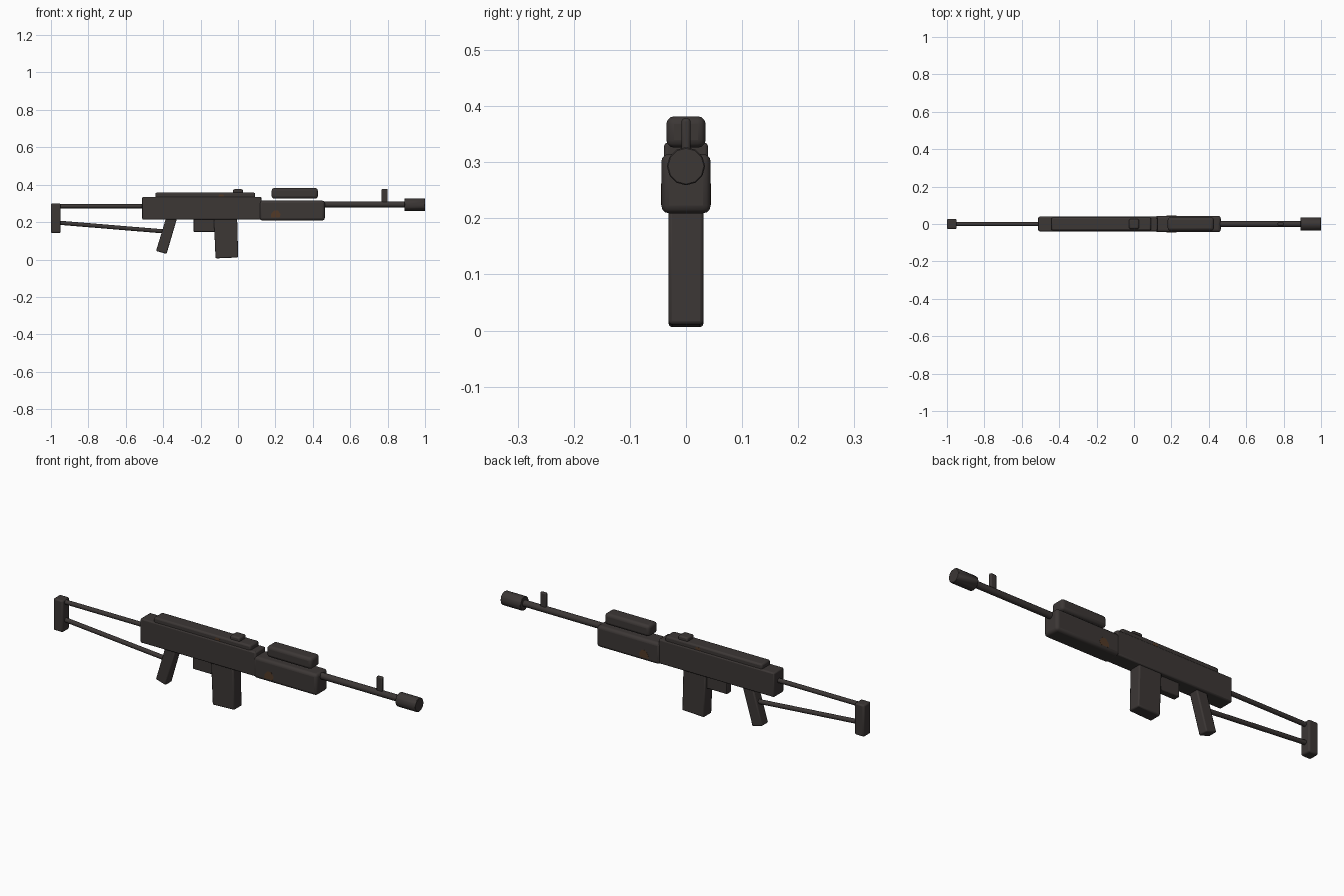
import bpy, bmesh, math
from mathutils import Vector

if "Cube" in bpy.data.objects:
    bpy.data.objects.remove(bpy.data.objects["Cube"])


def material(name, color):
    m = bpy.data.materials.new(name)
    m.diffuse_color = (*color, 1)
    m.use_nodes = True
    m.node_tree.nodes["Principled BSDF"].inputs["Base Color"].default_value = m.diffuse_color
    return m


METAL = material("dark_metal", (0.045, 0.038, 0.036))
RUST = material("rust", (0.085, 0.042, 0.020))


def finish(name, bm, mat=METAL, bevel=0.0, segments=2):
    bmesh.ops.recalc_face_normals(bm, faces=bm.faces[:])
    me = bpy.data.meshes.new(name)
    bm.to_mesh(me)
    bm.free()
    ob = bpy.data.objects.new(name, me)
    bpy.context.collection.objects.link(ob)
    me.materials.append(mat)
    if bevel:
        mod = ob.modifiers.new("bevel", 'BEVEL')
        mod.width, mod.segments = bevel, segments
    bpy.ops.object.select_all(action='DESELECT')
    bpy.context.view_layer.objects.active = ob
    ob.select_set(True)
    bpy.ops.object.shade_smooth_by_angle(angle=math.radians(35))
    return ob


def slab(name, profile, y0, y1, mat=METAL, bevel=0.0, segments=2):
    """Side profile of (x, z) points extruded from y0 to y1."""
    bm = bmesh.new()
    face = bm.faces.new([bm.verts.new((x, y0, z)) for x, z in profile])
    new = bmesh.ops.extrude_face_region(bm, geom=[face])["geom"]
    bmesh.ops.translate(bm, vec=(0, y1 - y0, 0),
                        verts=[v for v in new if isinstance(v, bmesh.types.BMVert)])
    return finish(name, bm, mat, bevel, segments)


def box(name, x0, x1, half, z0, z1, bevel=0.006, segments=2):
    return slab(name, [(x0, z0), (x1, z0), (x1, z1), (x0, z1)],
                -half, half, METAL, bevel, segments)


def rod(name, a, b, radius, sides=12, bevel=0.0):
    """Cylinder between two (x, z) points."""
    p, q = Vector((a[0], 0, a[1])), Vector((b[0], 0, b[1]))
    bm = bmesh.new()
    bmesh.ops.create_cone(bm, cap_ends=True, segments=sides, radius1=radius,
                          radius2=radius, depth=(q - p).length)
    bm.transform((q - p).to_track_quat('Z', 'Y').to_matrix().to_4x4())
    bmesh.ops.translate(bm, vec=(p + q) / 2, verts=bm.verts)
    return finish(name, bm, METAL, bevel, 1)


# Folding stock
box("butt_plate", -1.0, -0.948, 0.027, 0.142, 0.300, 0.007)
rod("upper_stock_rod", (-0.96, 0.285), (-0.49, 0.285), 0.011)
rod("lower_stock_rod", (-0.96, 0.197), (-0.39, 0.150), 0.011)

# Body
box("receiver", -0.512, 0.125, 0.039, 0.214, 0.335, 0.006)
box("top_cover", -0.442, 0.092, 0.034, 0.325, 0.358, 0.008)
box("top_knob", -0.026, 0.026, 0.026, 0.345, 0.376, 0.007)
box("handguard", 0.115, 0.464, 0.044, 0.209, 0.315, 0.014, 3)
box("upper_guard", 0.180, 0.427, 0.035, 0.326, 0.382, 0.014, 3)

# Barrel group
rod("barrel", (0.44, 0.295), (0.92, 0.295), 0.016, 12)
rod("muzzle", (0.890, 0.293), (1.0, 0.293), 0.034, 12, 0.002)
box("front_sight", 0.768, 0.800, 0.008, 0.295, 0.378, 0.005)

# Underside
slab("magazine", [(-0.120, 0.006), (0.001, 0.011), (-0.005, 0.235), (-0.130, 0.235)],
     -0.031, 0.031, METAL, 0.006)
box("trigger_housing", -0.238, -0.110, 0.017, 0.148, 0.225, 0.004)
slab("grip", [(-0.438, 0.046), (-0.382, 0.030), (-0.323, 0.230), (-0.381, 0.235)],
     -0.025, 0.025, METAL, 0.006)

# Rust patches on both sides of the handguard
patch = [(0.175, 0.224), (0.222, 0.224), (0.228, 0.242),
         (0.213, 0.262), (0.193, 0.262), (0.178, 0.245)]
for side, name in ((-1, "rust_patch_front"), (1, "rust_patch_back")):
    slab(name, patch, side * 0.0425, side * 0.0445, RUST)

# Rust streak on the sides of the top cover
streak = [(-0.105, 0.337), (-0.075, 0.337), (-0.078, 0.349), (-0.100, 0.349)]
for side, name in ((-1, "cover_rust_front"), (1, "cover_rust_back")):
    slab(name, streak, side * 0.033, side * 0.0345, RUST)
